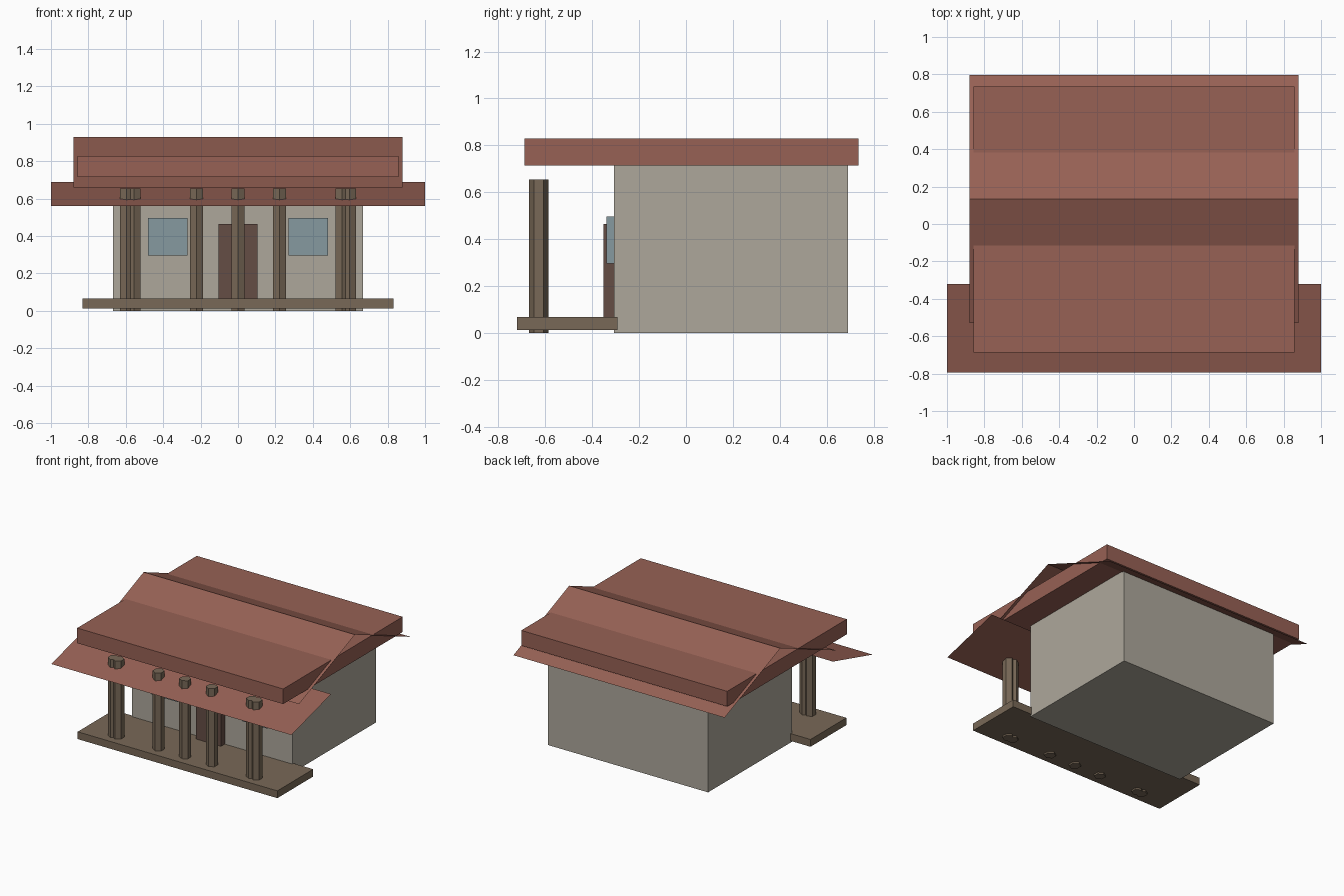
import bpy

if "Cube" in bpy.data.objects:
    bpy.data.objects.remove(bpy.data.objects["Cube"])


def material(name, rgb):
    m = bpy.data.materials.new(name)
    m.diffuse_color = (*rgb, 1)
    m.use_nodes = True
    m.node_tree.nodes["Principled BSDF"].inputs["Base Color"].default_value = m.diffuse_color
    return m


ROOF = material("roof_red", (0.31, 0.12, 0.09))
WALL = material("wall_plaster", (0.42, 0.39, 0.33))
WOOD = material("porch_wood", (0.19, 0.14, 0.095))
DOOR = material("door_brown", (0.13, 0.075, 0.06))
GLASS = material("window_glass", (0.24, 0.32, 0.35))


def box(name, x, y, z, mat):
    """Box spanning the (min, max) pair given on each axis."""
    spans = (x, y, z)
    bpy.ops.mesh.primitive_cube_add(size=1, location=[(a + b) / 2 for a, b in spans])
    ob = bpy.context.object
    ob.name = name
    ob.scale = [b - a for a, b in spans]
    bpy.ops.object.transform_apply(location=False, rotation=False, scale=True)
    ob.data.materials.append(mat)


def sheet(name, half_width, profile, mat):
    """Thin roof sheet: a (y, z) profile swept along x."""
    verts = [(s * half_width, y, z) for y, z in profile for s in (-1, 1)]
    faces = [(2 * i, 2 * i + 1, 2 * i + 3, 2 * i + 2) for i in range(len(profile) - 1)]
    me = bpy.data.meshes.new(name)
    me.from_pydata(verts, [], faces)
    me.materials.append(mat)
    bpy.context.collection.objects.link(bpy.data.objects.new(name, me))


# House body
box("walls", (-0.667, 0.667), (-0.307, 0.69), (0, 0.72), WALL)

# Roof: flat slab, gable sheet passing through it, porch sheet
box("roof_slab", (-0.858, 0.858), (-0.688, 0.735), (0.715, 0.829), ROOF)
sheet("gable_roof", 0.88, [(-0.53, 0.66), (0.134, 0.93), (0.797, 0.66)], ROOF)
sheet("porch_roof", 1.0, [(-0.793, 0.56), (-0.32, 0.688)], ROOF)

# Porch deck
box("porch_deck", (-0.832, 0.832), (-0.72, -0.293), (0.012, 0.067), WOOD)

# Hexagonal posts, paired at the ends
for i, x in enumerate((-0.595, -0.557, -0.222, 0, 0.222, 0.557, 0.595)):
    bpy.ops.mesh.primitive_cylinder_add(vertices=6, radius=0.041, depth=0.655,
                                        location=(x, -0.628, 0.3275))
    post = bpy.context.object
    post.name = f"porch_post_{i + 1}"
    post.data.materials.append(WOOD)

# Door and windows
box("door", (-0.105, 0.105), (-0.352, -0.3), (0.04, 0.465), DOOR)
for side, s in (("left", -1), ("right", 1)):
    box(f"window_{side}", sorted((s * 0.27, s * 0.481)), (-0.34, -0.3), (0.297, 0.497), GLASS)
